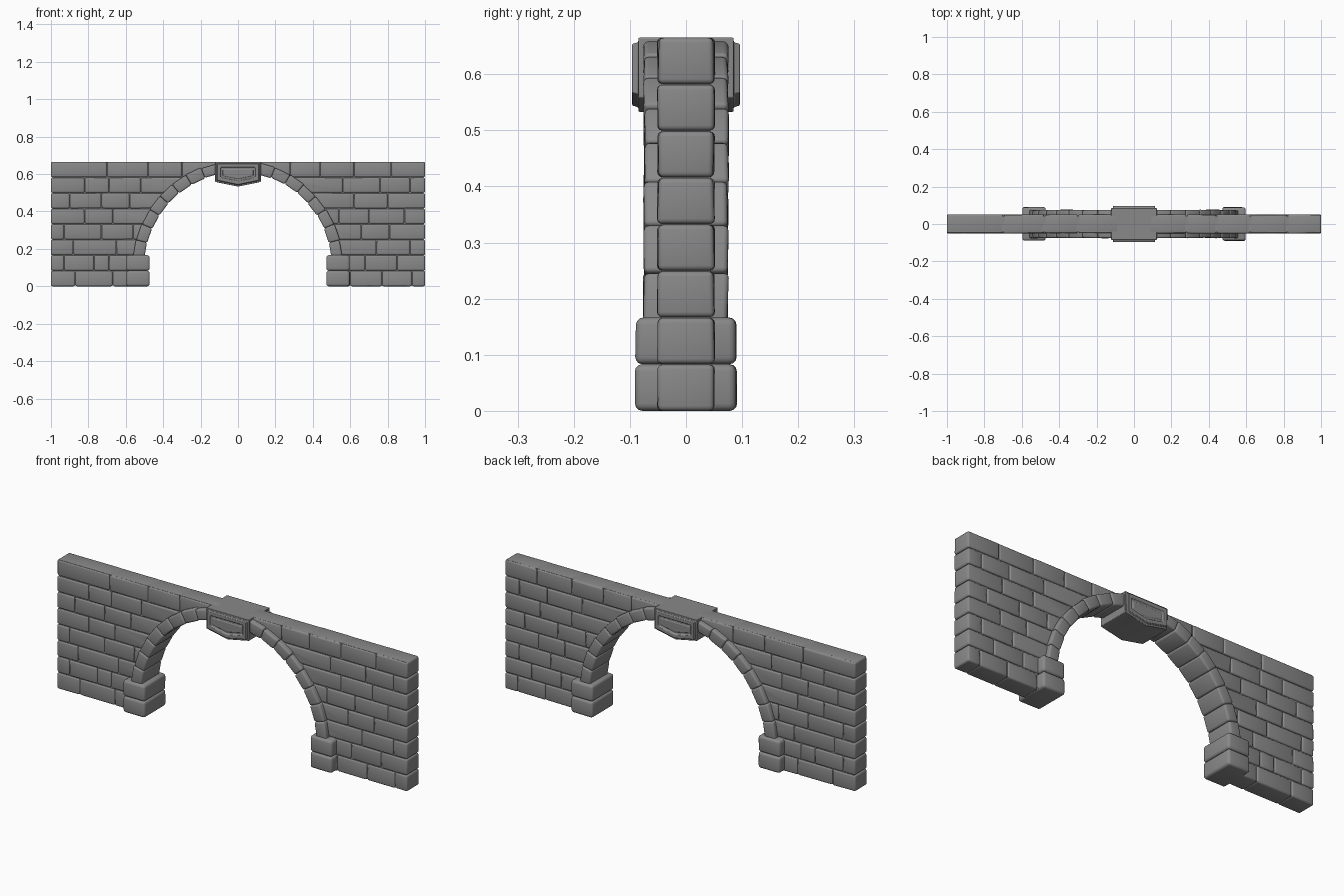
import bpy, bmesh, math, random

if "Cube" in bpy.data.objects:
    bpy.data.objects.remove(bpy.data.objects["Cube"])
random.seed(4)

TOP, ROWS = 0.665, 8
H = TOP / ROWS                      # course height
ZC, R_IN, R_OUT = 0.11, 0.50, 0.56  # arch centre height and radii

stone = bpy.data.materials.new("dark_stone")
stone.diffuse_color = (0.25, 0.25, 0.25, 1)
stone.use_nodes = True
stone.node_tree.nodes["Principled BSDF"].inputs["Base Color"].default_value = stone.diffuse_color


def prism(bm, pts, y, jitter=0.0):
    """Solid from an x-z outline, spanning -y..y; returns front and back faces."""
    def j():
        return random.uniform(-jitter, jitter)
    front = [bm.verts.new((x, -y + j(), z)) for x, z in pts]
    back = [bm.verts.new((x, y + j(), z)) for x, z in pts]
    faces = [bm.faces.new(front), bm.faces.new(back[::-1])]
    n = len(pts)
    for i in range(n):
        k = (i + 1) % n
        bm.faces.new((front[k], front[i], back[i], back[k]))
    return faces


def rect(x0, x1, z0, z1):
    return [(x0, z0), (x1, z0), (x1, z1), (x0, z1)]


def finish(bm, name, bevel=0.0, segments=3, cutter=None):
    """Round the edges, make the object, cut it and smooth it."""
    bmesh.ops.recalc_face_normals(bm, faces=bm.faces[:])
    if bevel:
        bmesh.ops.bevel(bm, geom=bm.edges[:], offset=bevel, segments=segments,
                        profile=0.5, affect='EDGES', clamp_overlap=True)
    me = bpy.data.meshes.new(name)
    bm.to_mesh(me)
    bm.free()
    me.materials.append(stone)
    ob = bpy.data.objects.new(name, me)
    bpy.context.collection.objects.link(ob)
    bpy.ops.object.select_all(action='DESELECT')
    bpy.context.view_layer.objects.active = ob
    ob.select_set(True)
    if cutter:
        mod = ob.modifiers.new("arch_opening", 'BOOLEAN')
        mod.operation, mod.solver, mod.object = 'DIFFERENCE', 'EXACT', cutter
        bpy.ops.object.modifier_apply(modifier=mod.name)
    bpy.ops.object.shade_smooth_by_angle(angle=math.radians(40))
    return ob


# Cutter for the arched opening (its edge is hidden inside the arch ring)
bm = bmesh.new()
prism(bm, [(0.53 * math.cos(a), ZC + 0.53 * math.sin(a))
           for a in (math.tau * i / 96 for i in range(96))], 0.3)
cutter = finish(bm, "opening_cutter")
cutter.hide_render = True

# Mortar core just below the brick faces, level with the flat top
bm = bmesh.new()
prism(bm, rect(-0.991, 0.991, 0.003, TOP - 0.0005), 0.044)
finish(bm, "wall_core", cutter=cutter)

# Brick courses: joint positions per row, left and right of the arch
left = [(.87, .67), (.93, .77, .69), (.88, .65), (.93, .73, .56),
        (.82, .67), (.90, .73, .58), (.82, .69, .52), (.70, .48, .30)]
right = [(.93, .77, .60), (.85, .68), (.92, .74), (.81, .66),
         (.89, .70, .54), (.80, .62), (.92, .76, .56), (.82, .62, .44, .28)]
bm = bmesh.new()
for side, table in ((-1, left), (1, right)):
    for row, joints in enumerate(table):
        z0, z1 = row * H, (row + 1) * H
        inner = (.54, .54, .4, .4, .4, .4, .2, .08)[row]
        xs = [1.0, *joints, inner]
        for a, b in zip(xs, xs[1:]):
            lo, hi = sorted((side * a, side * b))
            g = 0.0008
            if lo > -1:
                lo += g
            if hi < 1:
                hi -= g
            prism(bm, rect(lo, hi, z0 + (g if row else 0),
                           z1 - (g if row < 7 else 0)), 0.050, 0.002)
finish(bm, "wall_bricks", 0.009, 3, cutter)

# Arch ring stones, eight per side
bm = bmesh.new()
a0, a1, N = math.radians(5), math.radians(78.5), 8
for side in (-1, 1):
    for i in range(N):
        s, e = (a0 + (a1 - a0) * (i + k) / N for k in (0, 1))
        ro = R_OUT + random.uniform(-.004, .004)
        ri = R_IN + random.uniform(-.003, .003)
        prism(bm, [(side * r * math.cos(a), ZC + r * math.sin(a))
                   for r, a in ((ri, s), (ro, s), (ro, e), (ri, e))], 0.075, 0.002)
finish(bm, "arch_stones", 0.009)

# Two stacked footing blocks at each side of the opening
bm = bmesh.new()
for side in (-1, 1):
    for row in range(2):
        x0, x1 = sorted((side * 0.472, side * 0.597))
        prism(bm, rect(x0, x1, row * H, (row + 1) * H), 0.090, 0.0015)
finish(bm, "footing_blocks", 0.013)

# Keystone with a raised frame and recessed panel on both faces
bm = bmesh.new()
faces = prism(bm, [(-.122, TOP), (-.122, .558), (0, .533),
                   (.122, .558), (.122, TOP)], 0.085)
bmesh.ops.recalc_face_normals(bm, faces=bm.faces[:])
for f in faces:
    for thickness, depth in ((.008, 0), (.003, .011), (.017, 0), (.004, -.007),
                             (.007, 0), (.003, .004)):
        bmesh.ops.inset_region(bm, faces=[f], thickness=thickness, depth=depth,
                               use_even_offset=True, use_boundary=True)
key = finish(bm, "keystone")
mod = key.modifiers.new("soft_edges", 'BEVEL')
mod.width, mod.segments, mod.limit_method = 0.002, 2, 'ANGLE'
mod.angle_limit = math.radians(30)

bpy.data.objects.remove(cutter)
